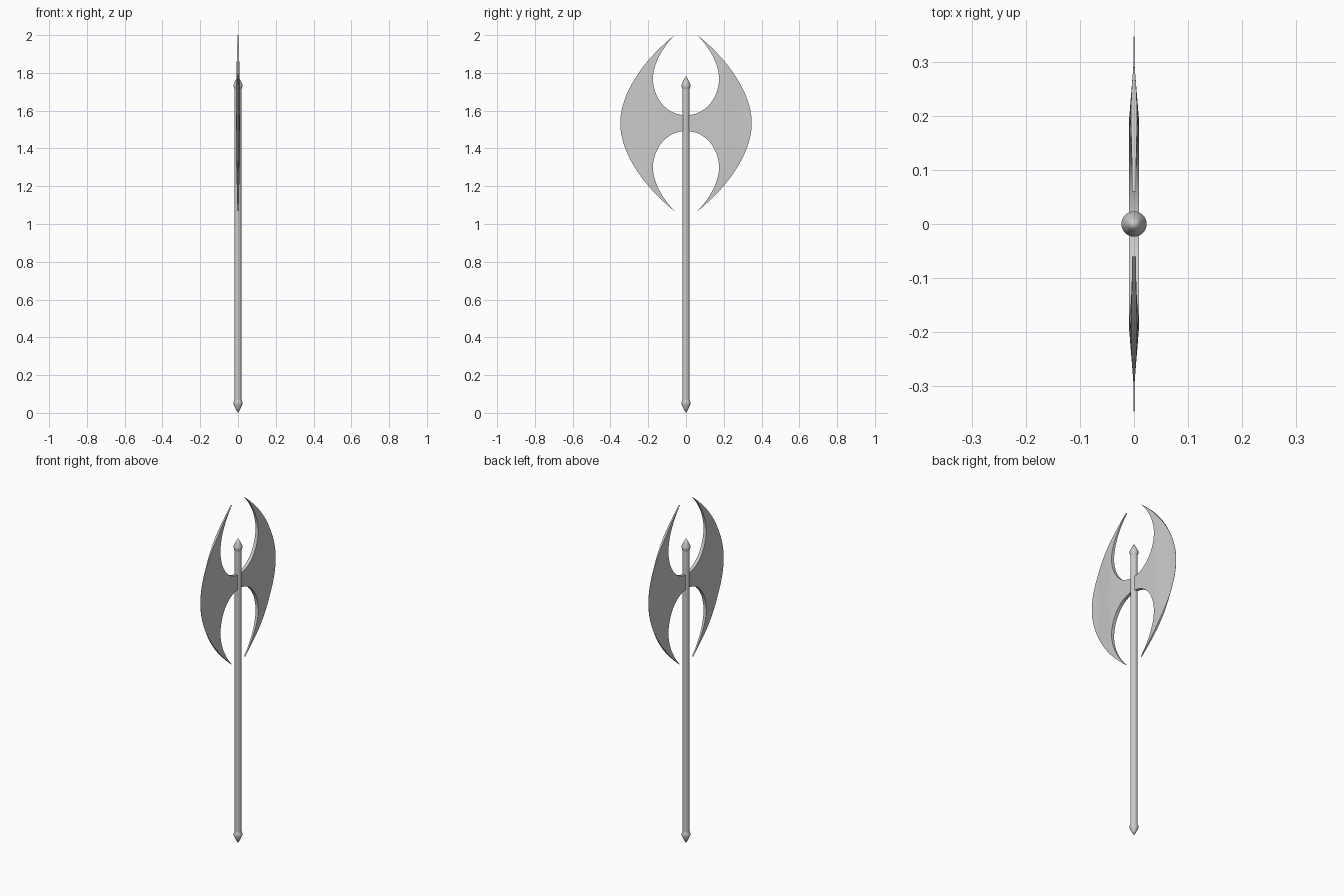
import bpy, bmesh, math
from mathutils import Vector
from mathutils.geometry import interpolate_bezier

if "Cube" in bpy.data.objects:
    bpy.data.objects.remove(bpy.data.objects["Cube"])

CZ = 1.534  # height of the blade centre line


def finish(bm, name, angle):
    bmesh.ops.recalc_face_normals(bm, faces=bm.faces)
    me = bpy.data.meshes.new(name)
    bm.to_mesh(me)
    bm.free()
    ob = bpy.data.objects.new(name, me)
    bpy.context.collection.objects.link(ob)
    bpy.ops.object.select_all(action='DESELECT')
    ob.select_set(True)
    bpy.context.view_layer.objects.active = ob
    bpy.ops.object.shade_smooth_by_angle(angle=math.radians(angle))
    return ob


def lathe(name, profile, segs=32):
    bm = bmesh.new()
    vs = [bm.verts.new((r, 0, z)) for r, z in profile]
    es = [bm.edges.new(p) for p in zip(vs, vs[1:])]
    bmesh.ops.spin(bm, geom=vs + es, axis=(0, 0, 1), cent=(0, 0, 0),
                   angle=math.tau, steps=segs, use_duplicate=False)
    bmesh.ops.remove_doubles(bm, verts=bm.verts, dist=1e-5)
    return finish(bm, name, 25)


def bez(a, b, c, d, n):
    return interpolate_bezier(*[Vector((0, *p)) for p in (a, b, c, d)], n)


def y_at(curve, z):
    # curve runs with decreasing z
    for p, q in zip(curve, curve[1:]):
        if p.z >= z >= q.z and p.z > q.z:
            return p.y + (q.y - p.y) * (p.z - z) / (p.z - q.z)
    return curve[-1].y


def smooth(a, b, v):
    t = min(max((v - a) / (b - a), 0), 1)
    return t * t * (3 - 2 * t)


def half_thickness(y, z):
    across = 1 - 0.94 * min(max((y - 0.19) / 0.11, 0), 1)
    along = 1 - 0.6 * smooth(0.2, 0.45, z)
    return 0.0095 * across * along


# Shaft and the pointed caps on both ends
lathe("shaft", [(0, 0.05), (0.019, 0.05), (0.019, 1.735), (0, 1.735)])
cap = [(0.0, 0.0), (0.012, 0.02), (0.0235, 0.046), (0.0235, 0.055),
       (0.019, 0.068), (0, 0.068)]
lathe("bottom_cap", cap)
lathe("top_cap", [(r, 1.783 - z) for r, z in cap])

# Blade outline for one quarter: (y, height above centre line)
tip = (0.06, 0.466)
outer = bez(tip, (0.22, 0.34), (0.348, 0.16), (0.348, 0), 60)
inner = (bez(tip, (0.125, 0.40), (0.175, 0.31), (0.175, 0.235), 24)[:-1]
         + bez((0.175, 0.235), (0.175, 0.15), (0.115, 0.042), (0, 0.042), 28))
rows = [(p.y, p.z) for p in inner] + [(0, 0.021), (0, 0)]

# Double blade: rows spanning inner to outer edge, on both faces
bm = bmesh.new()
N = 14
sheets = []
for side in (1, -1):
    grid = []
    for yi, z in rows:
        yo = max(y_at(outer, z), yi)
        line = []
        for k in range(N + 1):
            y = yi + (yo - yi) * k / N
            line.append(bm.verts.new((side * half_thickness(y, z), y, z)))
        grid.append(line)
    for a, b in zip(grid, grid[1:]):
        for k in range(N):
            bm.faces.new((a[k], a[k + 1], b[k + 1], b[k]))
    sheets.append(grid)
f, b = sheets
for i in range(len(rows) - 1):
    for k in (0, N):
        if k == N or rows[i + 1][0] > 0 or rows[i][0] > 0:
            bm.faces.new((f[i][k], f[i + 1][k], b[i + 1][k], b[i][k]))

# Mirror the quarter to all four horns
for axis in (1, 2):
    new = bmesh.ops.duplicate(bm, geom=bm.verts[:] + bm.edges[:] + bm.faces[:])["geom"]
    for v in new:
        if isinstance(v, bmesh.types.BMVert):
            v.co[axis] *= -1
bmesh.ops.remove_doubles(bm, verts=bm.verts, dist=1e-5)
bmesh.ops.translate(bm, verts=bm.verts, vec=(0, 0, CZ))
finish(bm, "double_blade", 30)
